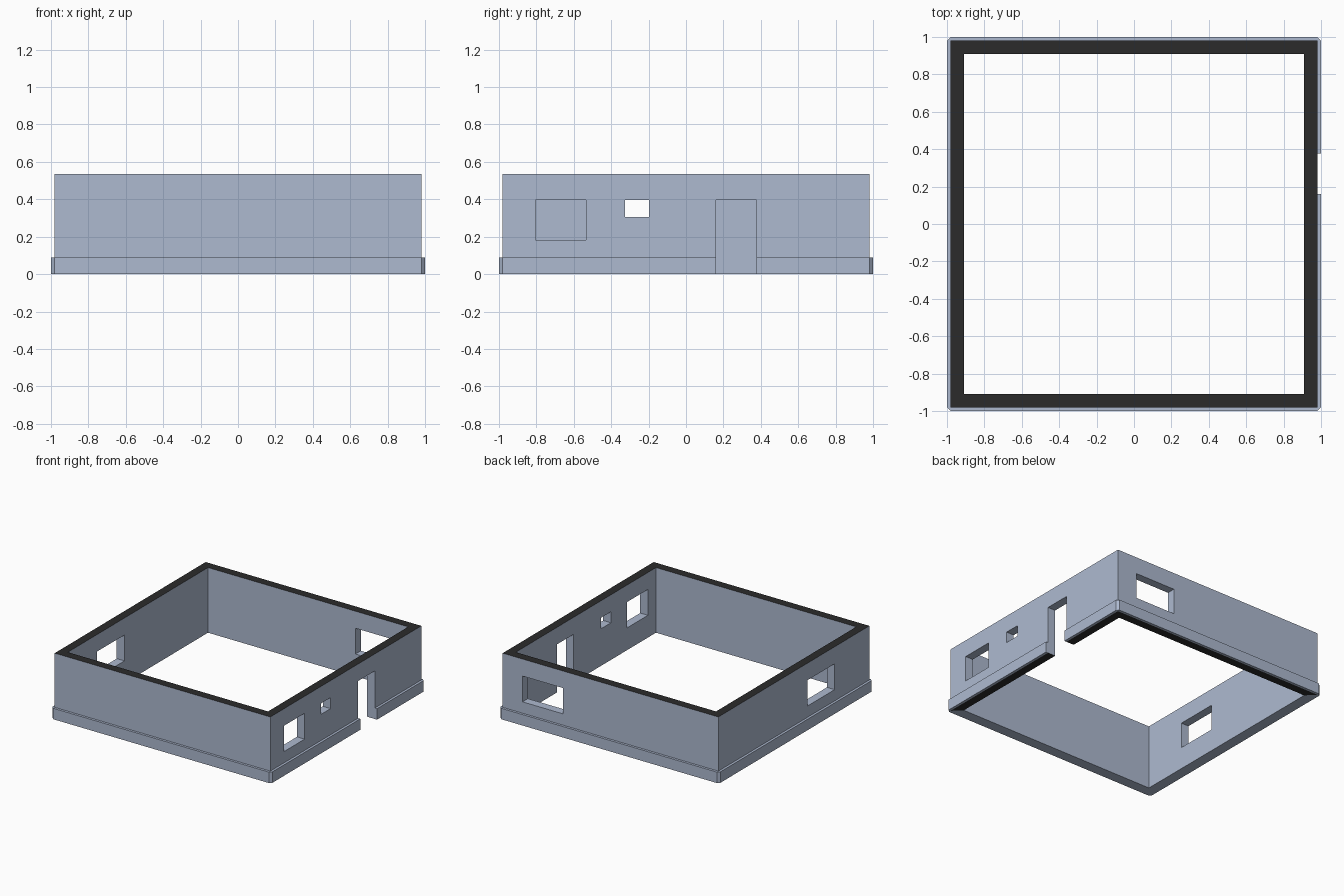
import bpy, bmesh

if "Cube" in bpy.data.objects:
    bpy.data.objects.remove(bpy.data.objects["Cube"])


def material(name, rgb):
    m = bpy.data.materials.new(name)
    m.diffuse_color = (*rgb, 1)
    m.use_nodes = True
    m.node_tree.nodes["Principled BSDF"].inputs["Base Color"].default_value = m.diffuse_color
    return m


WALL = material("blue_grey_wall", (0.42, 0.49, 0.63))
DARK = material("dark_cut_face", (0.024, 0.024, 0.024))


def prism(name, cells, z0, z1, dark_rule=lambda f: False):
    """Closed prism over a flat patchwork of counter-clockwise polygons."""
    bm = bmesh.new()
    cache = {}

    def v(p, z):
        key = (round(p[0], 4), round(p[1], 4), z)
        if key not in cache:
            cache[key] = bm.verts.new(key)
        return cache[key]

    edges = {(a, b) for c in cells for a, b in zip(c, c[1:] + c[:1])}
    for c in cells:
        bm.faces.new([v(p, z1) for p in c])
        bm.faces.new([v(p, z0) for p in reversed(c)])
    for a, b in edges:
        if (b, a) not in edges:
            bm.faces.new([v(a, z0), v(b, z0), v(b, z1), v(a, z1)])
    bm.normal_update()
    for f in bm.faces:
        f.material_index = int(dark_rule(f))
    me = bpy.data.meshes.new(name)
    bm.to_mesh(me)
    bm.free()
    me.materials.append(WALL)
    me.materials.append(DARK)
    ob = bpy.data.objects.new(name, me)
    bpy.context.collection.objects.link(ob)
    return ob


def turn(p, n):
    for _ in range(n):
        p = (-p[1], p[0])
    return p


def turned(cell):
    return [[turn(p, n) for p in cell] for n in range(4)]


def cut(ob, cutter):
    m = ob.modifiers.new("opening", 'BOOLEAN')
    m.operation = 'DIFFERENCE'
    m.solver = 'EXACT'
    m.object = cutter


def opening(name, x0, x1, y0, y1, z0, z1):
    ob = prism(name, [[(x0, y0), (x1, y0), (x1, y1), (x0, y1)]], z0, z1)
    ob.hide_render = True
    ob.hide_set(True)
    return ob


I, W, P = 0.91, 0.98, 1.0   # inner wall, outer wall, plinth half widths


# Wall ring with dark top, and dark underside on the right and back
def dark(f):
    c = f.calc_center_median()
    return f.normal.z > 0.9 or (f.normal.z < -0.9 and c.x + c.y > 0)


walls = prism("walls", turned([(I, -I), (W, -W), (W, W), (I, I)]), 0, 0.535, dark)

# Plinth strip around the base with chamfered corners
plinth = prism("plinth",
               turned([(W, -W), (P, -W), (P, W), (W, W)])
               + turned([(W, W), (P, W), (W, P)]), 0, 0.09)

# Door and windows
door = opening("door_cutter", 0.85, 1.05, 0.16, 0.377, -0.1, 0.395)
cut(plinth, door)
for cutter in (
    door,
    opening("right_window_cutter", 0.85, 1.05, -0.805, -0.535, 0.183, 0.395),
    opening("small_window_cutter", 0.85, 1.05, -0.325, -0.198, 0.305, 0.395),
    opening("left_window_cutter", -1.05, -0.85, -0.53, -0.175, 0.183, 0.395),
    opening("back_window_cutter", 0.43, 0.80, 0.85, 1.05, 0.183, 0.395),
):
    cut(walls, cutter)
